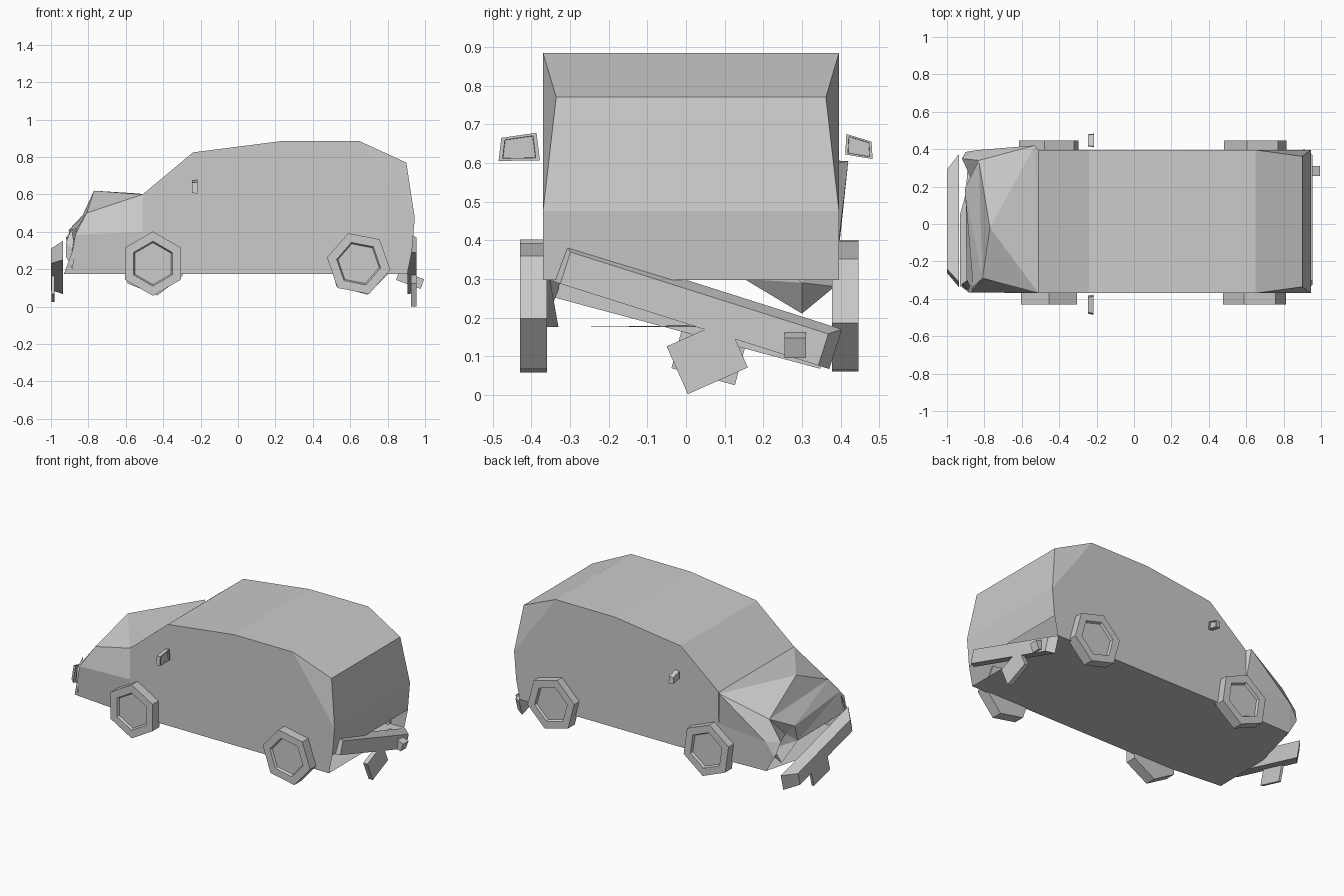
import bpy, bmesh
from math import sin, cos, radians
from mathutils import Vector, Matrix

if "Cube" in bpy.data.objects:
    bpy.data.objects.remove(bpy.data.objects["Cube"])


def mesh_object(name, verts, faces, fix=True):
    bm = bmesh.new()
    vs = [bm.verts.new(v) for v in verts]
    for f in faces:
        bm.faces.new([vs[i] for i in f])
    if fix:
        bmesh.ops.recalc_face_normals(bm, faces=bm.faces[:])
    me = bpy.data.meshes.new(name)
    bm.to_mesh(me)
    bm.free()
    ob = bpy.data.objects.new(name, me)
    bpy.context.collection.objects.link(ob)
    return ob


BOX = [(0, 1, 2, 3), (7, 6, 5, 4), (0, 4, 5, 1), (1, 5, 6, 2), (2, 6, 7, 3), (3, 7, 4, 0)]


def box(name, loc, size, rot=(0, 0, 0)):
    sx, sy, sz = (s / 2 for s in size)
    m = Matrix.Translation(loc)
    for a, ax in zip(rot, 'XYZ'):
        m = m @ Matrix.Rotation(radians(a), 4, ax)
    v = [m @ Vector((x, y, z)) for x in (-sx, sx)
         for y, z in ((-sy, -sz), (sy, -sz), (sy, sz), (-sy, sz))]
    return mesh_object(name, v, BOX)


# Cabin shell: side profile swept across the width, open under the tail
YL, YR = -0.37, 0.396
prof = [(-.51, .175), (-.51, .60), (-.24, .825), (.23, .885), (.65, .885),
        (.90, .77), (.945, .475), (.93, .297), (.905, .175)]
n = len(prof)
verts, faces = [], []
for y, inset in ((YL, .034), (YR, -.034)):
    verts += [(x, y + (inset if i == 5 else 0), z) for i, (x, z) in enumerate(prof)]
for k in (0, n):
    faces.append([k + i for i in range(n) if i != 5])
    faces.append([k + 4, k + 5, k + 6])
for i in range(1, 7):
    faces.append([i, i + 1, n + i + 1, n + i])
mesh_object("cabin_shell", verts, faces)

# Floor pan
mesh_object("floor_pan", [(.905, YL, .175), (.905, YR, .175), (-.51, YR, .175),
                          (-.84, .385, .178), (-.93, .05, .18), (-.93, -.33, .175), (-.51, YL, .175)],
            [range(7)])

# Crumpled bonnet and wings
P = {
    'a0': (-.51, -.37, .175), 'a1': (-.51, -.37, .40), 'a2': (-.51, -.37, .60),
    'b0': (-.93, -.33, .175), 'bm': (-.885, -.365, .30), 'b1': (-.87, -.365, .385), 'b2': (-.81, -.29, .50),
    'p': (-.77, -.02, .62),
    'c2': (-.53, .42, .605), 'c1': (-.51, .396, .40), 'c0': (-.51, .396, .175), 'cw': (-.51, .396, .60),
    'd0': (-.84, .385, .178), 'd1': (-.84, .395, .37), 'd2': (-.83, .34, .49),
    'e1': (-.905, .19, .41), 'e0': (-.90, .15, .30), 'f1': (-.86, -.335, .42), 'f0': (-.895, -.31, .30),
    'g': (-.92, .35, .37), 'h': (-.83, .30, .29), 'k': (-.89, .30, .21), 'm': (-.86, .22, .36),
    'q': (-.90, .385, .28),
}
keys = list(P)
crumple = """a0 a1 b1 bm b0|a1 a2 b2 b1|a2 b2 p|a2 p c2|a2 c2 cw|p c2 d2|p d2 b2|
c2 cw c1|c1 c0 d0 d1|c2 c1 d1|c2 d1 d2|b2 f1 e1|b2 e1 d2|b2 b1 f1|f1 f0 e0|f1 e0 e1|f1 b1 bm|f1 bm f0|
e1 m d2|m g d2|g d1 d2|e1 e0 m|m h g|e0 h m|e0 k h|h k q|h q g|g q d1|q d0 d1"""
mesh_object("crumpled_bonnet", list(P.values()),
            [[keys.index(w) for w in f.split()] for f in crumple.split('|')], fix=False)

# Broken corner piece hanging behind the front bumper
mesh_object("torn_front_corner", [(-.92, -.32, .34), (-.89, -.30, .42), (-.87, -.36, .30),
                                  (-.885, -.36, .20), (-.92, -.33, .27)], [(0, 1, 2), (0, 2, 3, 4)])

# Broken windscreen outline, laid on the glass
crack = [(-.49, .375), (-.27, .375), (-.38, .24), (-.38, .02), (-.46, .01), (-.49, -.31)]
mesh_object("cracked_windscreen", [(x - .002, y, .60 + (x + .51) * .8333 + .002) for x, y in reversed(crack)],
            [range(6)], fix=False)


# Six-sided wheels with recessed hubs
def wheel(name, x, side, ang):
    y0, y1 = ((-.36, -.43) if side < 0 else (.378, .446))
    rows = [(y0, .172), (y1, .172), (y1, .12), (y1 - side * .014, .112)]
    v = [(x + r * cos(radians(ang + 60 * i)), y, .23 + r * sin(radians(ang + 60 * i)))
         for y, r in rows for i in range(6)]
    f = [(a * 6 + i, a * 6 + (i + 1) % 6, a * 6 + 6 + (i + 1) % 6, a * 6 + 6 + i)
         for a in range(3) for i in range(6)]
    mesh_object(name, v, f + [range(6), range(18, 24)])


for nm, x, s, a in (("front_left_wheel", -.455, -1, 90), ("rear_left_wheel", .645, -1, 109),
                    ("front_right_wheel", -.455, 1, 98), ("rear_right_wheel", .648, 1, 105)):
    wheel(nm, x, s, a)


# Bumpers: hanging bars with tapered ends and a bevelled top
def bumper(name, x_in, x_out, cy, cz, length, height, tilt, taper):
    m = Matrix.Translation((0, cy, cz)) @ Matrix.Rotation(radians(tilt), 4, 'X')
    L, H = length / 2, height / 2
    v = [m @ Vector((x, y, z)) for x, l, t in ((x_in, L, H), (x_out, L - taper, H - .022))
         for y, z in ((-l, -H), (l, -H), (l, t), (-l, t))]
    mesh_object(name, v, BOX)


bumper("rear_bumper", .905, .955, .025, .233, .76, .108, -17.6, .03)
bumper("front_bumper", -.935, -1.0, .018, .21, .71, .105, -15, .08)

# Loose plates and exhaust tip
box("rear_plate", (.94, .055, .098), (.03, .17, .135), (24, 0, 0))
box("front_plate", (-.99, .06, .105), (.016, .17, .12), (-15, 0, 0))
box("exhaust_tip", (.92, .283, .145), (.14, .055, .055), (0, 20, 0))


# Door mirrors: tapered housings with a recessed glass
def mirror(name, quad, x0, x1):
    c = sum((Vector(q) for q in quad), Vector((0, 0))) / 4
    v = []
    for x, s in ((x0, .9), (x1, 1), (x1, .8), (x1 - .008, .78)):
        v += [(x, *(c + (Vector(q) - c) * s)) for q in quad]
    f = [(a * 4 + i, a * 4 + (i + 1) % 4, a * 4 + 4 + (i + 1) % 4, a * 4 + 4 + i)
         for a in range(3) for i in range(4)]
    mesh_object(name, v, f + [(0, 1, 2, 3), (12, 13, 14, 15)])


mirror("left_mirror", [(-.485, .605), (-.378, .607), (-.387, .678), (-.478, .665)], -.245, -.217)
mirror("right_mirror", [(.412, .622), (.483, .61), (.48, .655), (.415, .675)], -.245, -.215)
